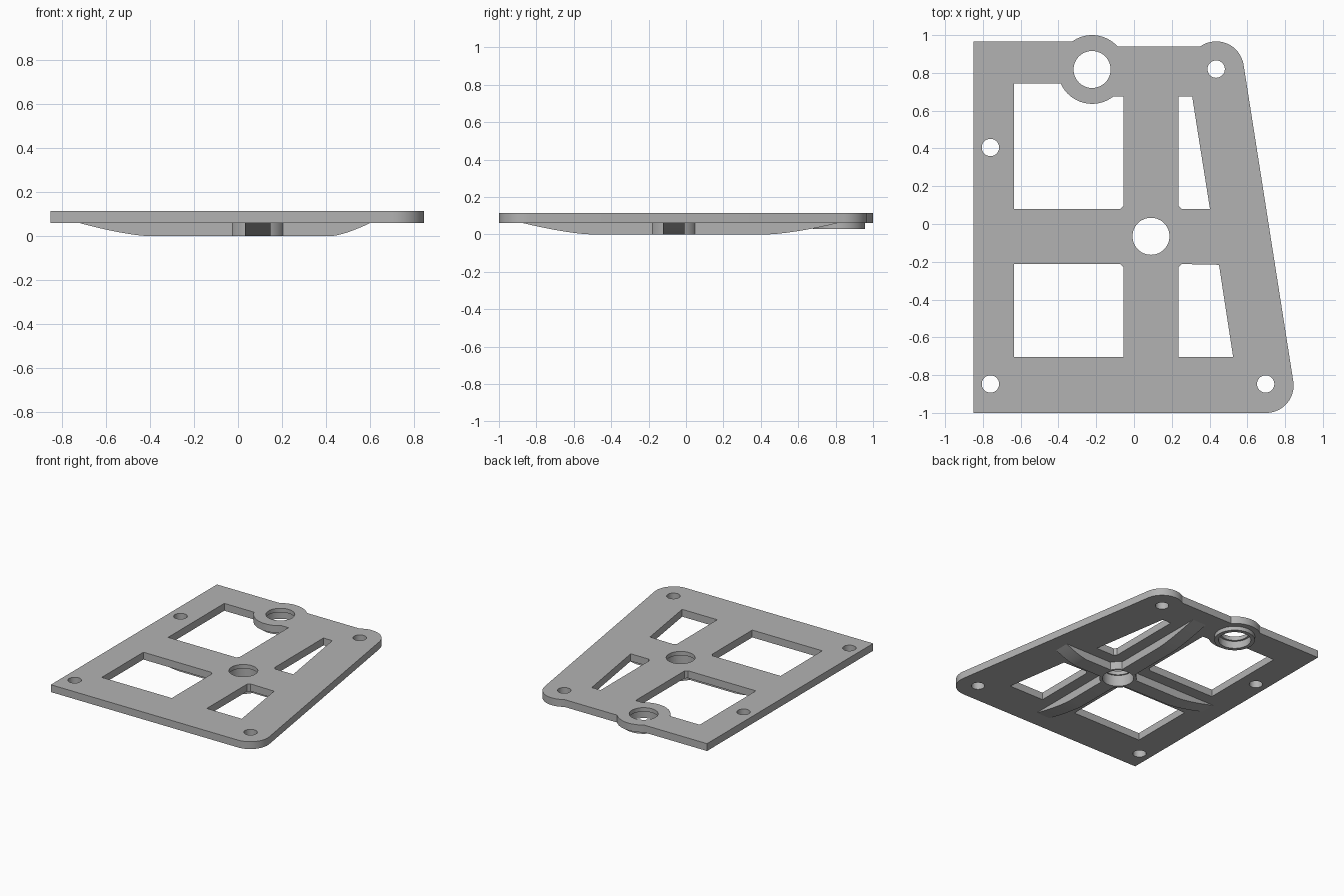
import bpy, bmesh
from math import sin, cos, radians
from mathutils import Matrix

cube = bpy.data.objects.get("Cube")
if cube:
    bpy.data.objects.remove(cube, do_unlink=True)

grey = bpy.data.materials.new("plain grey")
grey.use_nodes = True
colour = (0.45, 0.45, 0.45, 1)
grey.diffuse_color = colour
grey.node_tree.nodes["Principled BSDF"].inputs["Base Color"].default_value = colour

TOP, UNDER = 0.115, 0.06
HUB = (0.09, -0.065)
LUG = (-0.222, 0.818)
LUG_R = 0.182


def arc(centre, r, start, end, n=16):
    """Points along an arc, angles in degrees."""
    angles = [radians(start + (end - start) * i / n) for i in range(n + 1)]
    return [(centre[0] + r * cos(a), centre[1] + r * sin(a)) for a in angles]


def circle(centre, r, n=48):
    return arc(centre, r, 0, 360, n)[:-1]


def slab(name, loops, low, high):
    """Extrude a flat outline; the loops after the first are holes."""
    curve = bpy.data.curves.new(name + "_outline", "CURVE")
    curve.dimensions = "2D"
    curve.fill_mode = "BOTH"
    curve.extrude = (high - low) / 2
    for loop in loops:
        spline = curve.splines.new("POLY")
        spline.points.add(len(loop) - 1)
        for point, (x, y) in zip(spline.points, loop):
            point.co = (x, y, 0, 1)
        spline.use_cyclic_u = True
    temp = bpy.data.objects.new(name + "_outline", curve)
    bpy.context.collection.objects.link(temp)
    graph = bpy.context.evaluated_depsgraph_get()
    mesh = bpy.data.meshes.new_from_object(temp.evaluated_get(graph))
    bpy.data.objects.remove(temp, do_unlink=True)
    bm = bmesh.new()
    bm.from_mesh(mesh)
    bmesh.ops.remove_doubles(bm, verts=bm.verts, dist=1e-5)
    bmesh.ops.translate(bm, verts=bm.verts, vec=(0, 0, (low + high) / 2))
    bmesh.ops.recalc_face_normals(bm, faces=bm.faces)
    bm.to_mesh(mesh)
    bm.free()
    mesh.name = name
    mesh.materials.clear()
    mesh.materials.append(grey)
    obj = bpy.data.objects.new(name, mesh)
    bpy.context.collection.objects.link(obj)
    return obj


# Plate outline with two rounded corners and a round lug at the back
outline = [(-0.85, -1), (0.70, -1)]
outline += arc((0.70, -0.855), 0.145, -90, 9)
outline += arc((0.435, 0.82), 0.147, 9, 125)
outline += [(0.335, 0.94), (-0.085, 0.94)]
outline += arc(LUG, LUG_R, 42, 126)
outline += [(-0.34, 0.965), (-0.85, 0.965)]

# Windows between the cross bars, with small corner cuts beside the hub
c = 0.018
left, right, low, high = -0.055, 0.235, -0.212, 0.08
back_left = [(-0.635, high), (left - c, high), (left, high + c), (left, 0.675), (-0.11, 0.675)]
back_left += arc(LUG, LUG_R, -52, -156) + [(-0.395, 0.745), (-0.635, 0.745)]
back_right = [(right + c, high), (0.402, high), (0.308, 0.675), (right, 0.675), (right, high + c)]
front_left = [(-0.635, -0.705), (left, -0.705), (left, low - c), (left - c, low), (-0.635, low)]
front_right = [(right, -0.705), (0.525, -0.705), (0.45, low - 0.004), (right + c, low), (right, low - c)]

screw_holes = [circle(p, 0.046, 32) for p in
               ((-0.76, 0.405), (-0.76, -0.847), (0.697, -0.847), (0.435, 0.82))]
bores = [circle(HUB, 0.098), circle(LUG, 0.098)]
plate = slab("plate", [outline, back_left, back_right, front_left, front_right]
             + screw_holes + bores, UNDER, TOP)

# Round bosses under the plate
hub_boss = slab("hub_boss", [circle(HUB, 0.128)], 0, UNDER + 0.006)
lug_boss = slab("lug_boss", [circle(LUG, 0.14)], 0.03, UNDER + 0.006)


def rib(name, ends, across, axis):
    """Bar with curved run-outs at both ends, from (tip, foot) pairs."""
    (tip_a, foot_a), (tip_b, foot_b) = ends
    steps = [i / 8 for i in range(9)]
    profile = [(foot_a + (tip_a - foot_a) * t, UNDER * t ** 1.45) for t in reversed(steps)]
    profile += [(foot_b + (tip_b - foot_b) * t, UNDER * t ** 1.45) for t in steps]
    profile += [(tip_b, UNDER + 0.006), (tip_a, UNDER + 0.006)]
    obj = slab(name, [profile], -0.0575, 0.0575)
    obj.data.transform(Matrix.Rotation(radians(90), 4, "X"))
    if axis == "Y":
        obj.data.transform(Matrix.Rotation(radians(90), 4, "Z"))
        obj.data.transform(Matrix.Translation((across, 0, 0)))
    else:
        obj.data.transform(Matrix.Translation((0, across, 0)))
    return obj


# Crossed stiffening ribs
cross_rib = rib("cross_rib", ((-0.72, -0.40), (0.60, 0.42)), HUB[1], "X")
long_rib = rib("long_rib", ((-0.87, -0.51), (0.81, 0.44)), HUB[0], "Y")

# Wider bores from below, leaving a thin lip at the top of each hole
hub_cutter = slab("hub_cutter", [circle(HUB, 0.108)], -0.1, 0.085)
lug_cutter = slab("lug_cutter", [circle(LUG, 0.112)], -0.1, 0.085)
for cutter, parts in ((hub_cutter, (plate, hub_boss, cross_rib, long_rib)),
                      (lug_cutter, (plate, lug_boss))):
    cutter.hide_render = True
    cutter.hide_set(True)
    for part in parts:
        cut = part.modifiers.new("bore", "BOOLEAN")
        cut.operation = "DIFFERENCE"
        cut.solver = "EXACT"
        cut.object = cutter

# Apply the cuts and shade the curved walls smooth
graph = bpy.context.evaluated_depsgraph_get()
for part in (plate, hub_boss, lug_boss, cross_rib, long_rib):
    mesh = bpy.data.meshes.new_from_object(part.evaluated_get(graph))
    part.modifiers.clear()
    part.data = mesh
    bpy.ops.object.select_all(action="DESELECT")
    part.select_set(True)
    bpy.context.view_layer.objects.active = part
    bpy.ops.object.shade_smooth_by_angle(angle=radians(25))
for cutter in (hub_cutter, lug_cutter):
    bpy.data.objects.remove(cutter, do_unlink=True)
